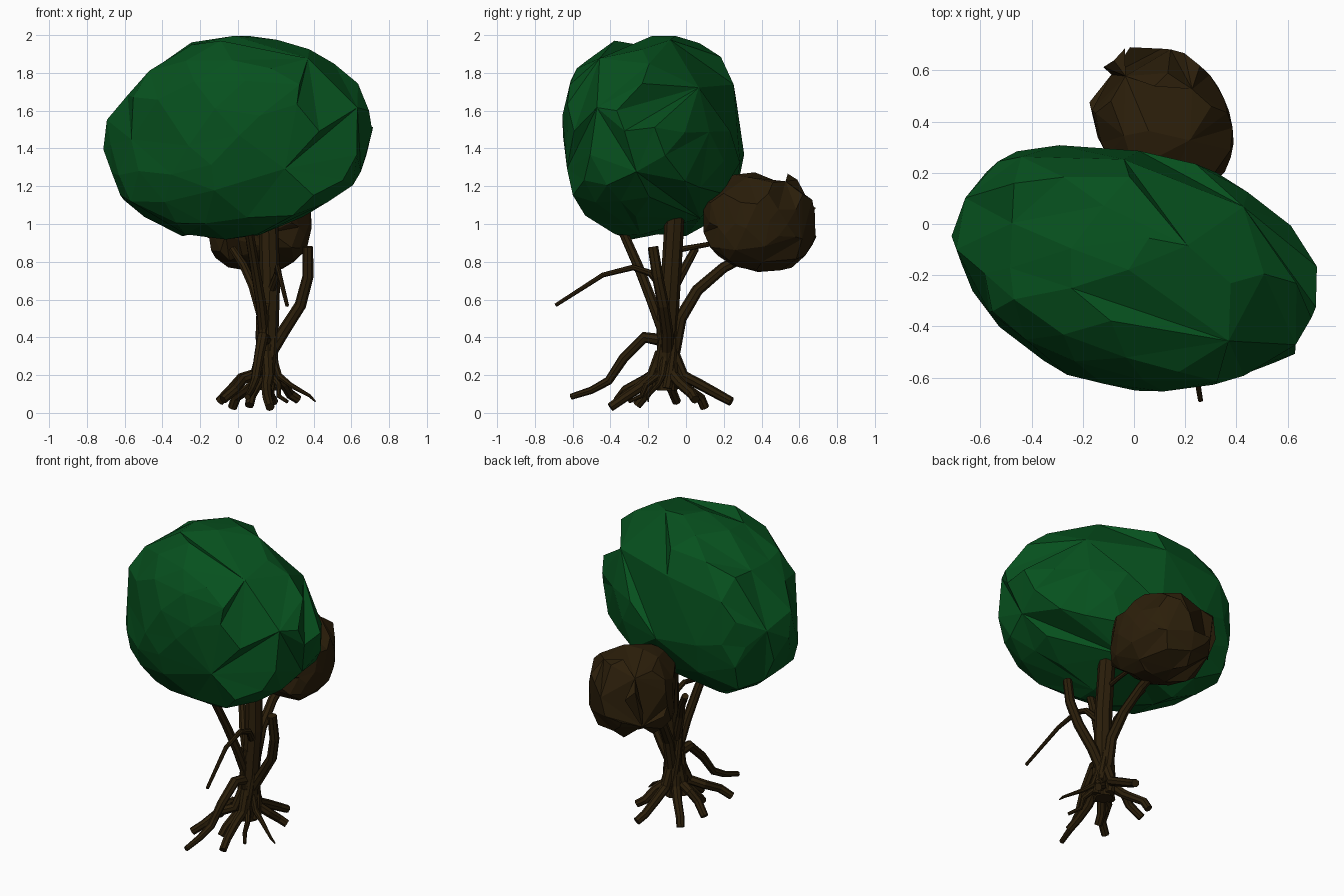
import bpy
import bmesh
import math
import random
from mathutils import Vector

random.seed(4)
if "Cube" in bpy.data.objects:
    bpy.data.objects.remove(bpy.data.objects["Cube"], do_unlink=True)


def make_material(name, colour):
    material = bpy.data.materials.new(name)
    material.use_nodes = True
    material.diffuse_color = colour
    material.node_tree.nodes["Principled BSDF"].inputs["Base Color"].default_value = colour
    return material


leaf_green = make_material("leaf green", (0.002, 0.082, 0.013, 1))
bark_brown = make_material("bark brown", (0.024, 0.013, 0.003, 1))


def add_object(name, mesh, material):
    mesh.materials.clear()
    mesh.materials.append(material)
    obj = bpy.data.objects.new(name, mesh)
    bpy.context.collection.objects.link(obj)
    return obj


def trim(point, outline, u, v):
    """Move a point onto a convex outline where it sticks out of it."""
    for start, end in zip(outline, outline[1:] + outline[:1]):
        normal = Vector((end[1] - start[1], start[0] - end[0])).normalized()
        excess = normal.x * (point[u] - start[0]) + normal.y * (point[v] - start[1])
        if excess > 0:
            point[u] -= normal.x * excess
            point[v] -= normal.y * excess


def foliage(name, centre, half, powers, lean_y, lean_z, outlines, material):
    """Faceted leaning ball, boxier across than along, trimmed to outlines."""
    bm = bmesh.new()
    bmesh.ops.create_icosphere(bm, subdivisions=3, radius=1)
    along, box = powers
    for vert in bm.verts:
        wobble = Vector([random.uniform(-0.045, 0.045) for _ in range(3)])
        d = (vert.co + wobble).normalized()
        across = (abs(d.y) ** box + abs(d.z) ** box) ** (1 / box)
        size = (abs(d.x) ** along + across ** along) ** (1 / along)
        p = d / size * random.uniform(0.99, 1.02)
        x = p.x * half[0]
        point = Vector(centre) + Vector((x, p.y * half[1] + lean_y * x,
                                         p.z * half[2] + lean_z * x))
        for outline, u, v in outlines:
            trim(point, outline, u, v)
        vert.co = point
    # merge small facets into larger, uneven ones
    short = [e for e in bm.edges if random.random() < 0.16]
    bmesh.ops.collapse(bm, edges=short)
    bmesh.ops.triangulate(bm, faces=bm.faces[:])
    bmesh.ops.recalc_face_normals(bm, faces=bm.faces[:])
    mesh = bpy.data.meshes.new(name)
    bm.to_mesh(mesh)
    bm.free()
    return add_object(name, mesh, material)


def limb(name, path, start_radius, end_radius):
    """Tapered, faceted tube along a path."""
    curve = bpy.data.curves.new(name + " path", "CURVE")
    curve.dimensions = "3D"
    curve.bevel_depth = 1
    curve.bevel_resolution = 2
    curve.use_fill_caps = True
    spline = curve.splines.new("POLY")
    spline.points.add(len(path) - 1)
    for i, (point, co) in enumerate(zip(spline.points, path)):
        point.co = (*co, 1)
        t = i / (len(path) - 1)
        point.radius = start_radius + t * (end_radius - start_radius)
    helper = bpy.data.objects.new(name + " path", curve)
    bpy.context.collection.objects.link(helper)
    graph = bpy.context.evaluated_depsgraph_get()
    mesh = bpy.data.meshes.new_from_object(helper.evaluated_get(graph))
    mesh.name = name
    bpy.data.objects.remove(helper, do_unlink=True)
    for face in mesh.polygons:
        face.use_smooth = False
    return add_object(name, mesh, bark_brown)


# leafy crown
crown_front = [(-0.12, 0.9), (0.1, 0.92), (0.39, 1.06), (0.63, 1.22), (0.73, 1.46),
               (0.73, 1.57), (0.61, 1.79), (0.3, 1.97), (0.02, 2), (-0.28, 1.97),
               (-0.4, 1.89), (-0.71, 1.54), (-0.73, 1.44), (-0.62, 1.14), (-0.45, 1),
               (-0.31, 0.93)]
crown_side = [(-0.2, 0.9), (-0.02, 0.93), (0.08, 0.96), (0.24, 1.1), (0.305, 1.27),
              (0.315, 1.6), (0.24, 1.84), (0.08, 1.97), (-0.08, 2), (-0.31, 2),
              (-0.45, 1.94), (-0.56, 1.86), (-0.63, 1.72), (-0.67, 1.48),
              (-0.665, 1.27), (-0.59, 1.08), (-0.35, 0.93)]
crown_top = [(0.15, -0.665), (0.39, -0.61), (0.635, -0.505), (0.73, -0.28),
             (0.73, -0.19), (0.59, 0.03), (0.38, 0.23), (0.1, 0.325), (-0.39, 0.32),
             (-0.54, 0.24), (-0.68, 0.1), (-0.73, 0), (-0.64, -0.25), (-0.4, -0.57),
             (-0.27, -0.625)]
foliage("crown", (0, -0.175, 1.45), (0.75, 0.48, 0.56), (2.1, 2.4), -0.19, 0.06,
        [(crown_front, 0, 2), (crown_side, 1, 2), (crown_top, 0, 1)], leaf_green)

# smaller brown clump behind it
clump_side = [(0.35, 0.745), (0.53, 0.75), (0.61, 0.8), (0.69, 0.92), (0.7, 1.1),
              (0.66, 1.2), (0.58, 1.27), (0.28, 1.275), (0.18, 1.22), (0.08, 1.12),
              (0.08, 0.92), (0.2, 0.8)]
clump_top = [(0.25, 0.09), (0.37, 0.22), (0.4, 0.37), (0.34, 0.52), (0.25, 0.65),
             (0.1, 0.7), (-0.04, 0.695), (-0.1, 0.65), (-0.18, 0.5), (-0.14, 0.33),
             (0, 0.1)]
foliage("rear_clump", (0.11, 0.39, 1.01), (0.3, 0.32, 0.272), (2.1, 2.4), -0.15, 0,
        [(clump_side, 1, 2), (clump_top, 0, 1)], bark_brown)

# trunk
limb("trunk", [(0.15, -0.1, 0.12), (0.16, -0.1, 0.4), (0.17, -0.08, 0.7),
               (0.16, -0.06, 1.04)], 0.055, 0.052)

# strands twisting around the trunk
for strand in range(4):
    path = []
    for step in range(6):
        angle = strand * math.pi / 2 + step * 0.35
        reach = 0.055 - step * 0.005
        path.append((0.15 + reach * math.cos(angle),
                     -0.1 + reach * math.sin(angle), 0.13 + step * 0.09))
    limb(f"trunk_strand_{strand + 1}", path, 0.028, 0.02)

# branches
limb("left_branch", [(0.15, -0.1, 0.28), (0.24, -0.1, 0.43), (0.33, -0.12, 0.57),
                     (0.37, -0.15, 0.72), (0.37, -0.175, 0.88)], 0.034, 0.028)
limb("rear_branch", [(0.15, -0.07, 0.3), (0.15, -0.03, 0.5), (0.13, 0.06, 0.65),
                     (0.11, 0.2, 0.77), (0.1, 0.3, 0.82)], 0.036, 0.026)
limb("front_branch", [(0.14, -0.11, 0.4), (0.12, -0.18, 0.59), (0.09, -0.25, 0.77),
                      (0.06, -0.33, 0.95)], 0.03, 0.025)
limb("right_branch", [(0.13, -0.09, 0.5), (0.08, -0.06, 0.67), (0.03, 0, 0.78),
                      (-0.03, 0.05, 0.87)], 0.028, 0.02)
limb("clump_twig", [(0.16, -0.06, 0.86), (0.16, 0.05, 0.88), (0.15, 0.16, 0.9)],
     0.016, 0.012)
limb("drooping_twig", [(0.18, -0.12, 0.66), (0.21, -0.19, 0.74), (0.21, -0.28, 0.77),
                       (0.22, -0.44, 0.73), (0.26, -0.69, 0.57)], 0.022, 0.01)
limb("low_branch", [(0.15, -0.1, 0.38), (0.13, -0.22, 0.4), (0.11, -0.33, 0.29),
                    (0.09, -0.41, 0.17), (0.07, -0.5, 0.12), (0.05, -0.61, 0.085)],
     0.034, 0.016)


# roots leave the trunk base, more or less arched, and drop to their tips
def root(name, tip, arch, radius, tip_radius):
    tip = Vector(tip)
    base = Vector((0.15, -0.1, 0))
    path = []
    for share, height, lift in ((0.1, 0.32, 0), (0.25, 0.19, 0.3), (0.5, 0.13, 0.9),
                                (0.8, 0.07, 1)):
        p = base.lerp(tip, share)
        sway = random.uniform(-0.03, 0.03) * share
        path.append(Vector((p.x + sway, p.y - sway, height + arch * lift)))
    limb(name, path + [tip], radius, tip_radius)


root_tips = {
    "rear_right_root": ((-0.03, 0.1, 0.027), 0.01),
    "front_root": ((0.17, -0.4, 0.03), 0.01),
    "front_right_root": ((-0.08, -0.36, 0.07), 0.05),
    "rear_root": ((0.19, 0.24, 0.06), 0.02),
    "rear_left_root": ((0.32, 0.05, 0.07), 0.03),
    "right_root": ((-0.1, -0.05, 0.06), 0.06),
    "small_front_root": ((0.06, -0.26, 0.04), 0.02),
}
for root_name, (root_tip, root_arch) in root_tips.items():
    root(root_name, root_tip, root_arch, 0.032, 0.024)
root("left_root", (0.41, -0.2, 0.06), 0.02, 0.024, 0.004)
root("thin_front_root", (0.26, -0.3, 0.06), 0.02, 0.022, 0.01)
